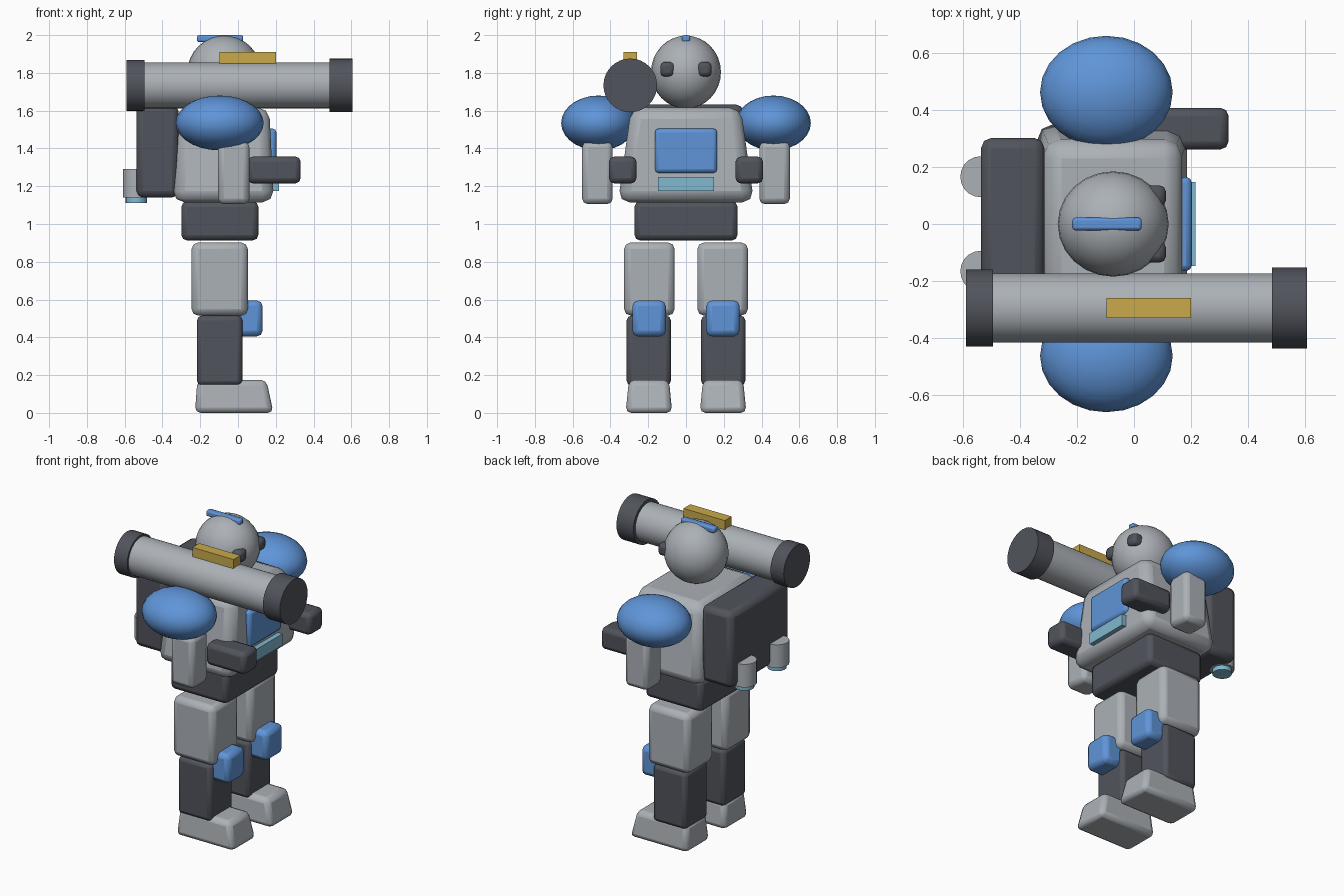
import bpy, bmesh, math
from mathutils import Matrix, Vector

if "Cube" in bpy.data.objects:
    bpy.data.objects.remove(bpy.data.objects["Cube"])


def material(name, rgb):
    m = bpy.data.materials.new(name)
    m.diffuse_color = (*rgb, 1)
    m.use_nodes = True
    m.node_tree.nodes["Principled BSDF"].inputs["Base Color"].default_value = m.diffuse_color
    return m


GREY = material("light grey", (0.41, 0.44, 0.47))
DARK = material("dark grey", (0.083, 0.088, 0.108))
BLUE = material("blue", (0.115, 0.30, 0.69))
PALE = material("pale blue", (0.22, 0.48, 0.63))
GOLD = material("gold", (0.58, 0.40, 0.07))


def finish(name, bm, mat, bevel=0.0, segments=2):
    mesh = bpy.data.meshes.new(name)
    bm.to_mesh(mesh)
    bm.free()
    ob = bpy.data.objects.new(name, mesh)
    bpy.context.collection.objects.link(ob)
    mesh.materials.append(mat)
    if bevel:
        mod = ob.modifiers.new("bevel", 'BEVEL')
        mod.width, mod.segments = bevel, segments
    bpy.ops.object.select_all(action='DESELECT')
    ob.select_set(True)
    bpy.context.view_layer.objects.active = ob
    bpy.ops.object.shade_smooth_by_angle(angle=math.radians(35))
    return ob


def box(name, x, y, z, mat, bevel=0.0, top=None, segments=2):
    """Box between ranges; top gives other x and y ranges for the upper face."""
    bm = bmesh.new()
    bmesh.ops.create_cube(bm, size=1)
    for v in bm.verts:
        i, j, k = (int(c > 0) for c in v.co)
        tx, ty = top if (top and k) else (x, y)
        v.co = (tx[i], ty[j], z[k])
    return finish(name, bm, mat, bevel, segments)


def ball(name, centre, radii, mat, u=24, v=16):
    bm = bmesh.new()
    bmesh.ops.create_uvsphere(bm, u_segments=u, v_segments=v, radius=1)
    bm.transform(Matrix.Translation(centre) @ Matrix.Diagonal((*radii, 1)))
    return finish(name, bm, mat)


def cylinder(name, start, end, r, mat, sides=32):
    a, b = Vector(start), Vector(end)
    bm = bmesh.new()
    bmesh.ops.create_cone(bm, cap_ends=True, segments=sides,
                          radius1=r, radius2=r, depth=(b - a).length)
    turn = (b - a).to_track_quat('Z', 'Y').to_matrix().to_4x4()
    bm.transform(Matrix.Translation((a + b) / 2) @ turn)
    return finish(name, bm, mat)


def span(side, lo, hi):
    """Mirror a sideways range to the given side."""
    return (lo, hi) if side > 0 else (-hi, -lo)


# Body, facing +x
box("torso", (-0.345, 0.19), (-0.36, 0.36), (1.115, 1.617), GREY, 0.06,
    top=((-0.315, 0.165), (-0.29, 0.29)))
box("waist", (-0.3, 0.108), (-0.273, 0.273), (0.913, 1.12), DARK, 0.03)
box("chest_window", (0.12, 0.203), (-0.165, 0.165), (1.27, 1.505), BLUE, 0.02)
box("chest_vent", (0.15, 0.216), (-0.148, 0.148), (1.175, 1.25), PALE)

# Backpack
box("backpack", (-0.537, -0.315), (-0.302, 0.302), (1.14, 1.632), DARK, 0.035)

# Head
ball("head", (-0.073, 0, 1.804), (0.195, 0.185, 0.193), GREY)
box("head_crest", (-0.217, 0.027), (-0.022, 0.022), (1.963, 2.0), BLUE, 0.01)

# Paired parts
for side, tag in ((-1, "right"), (1, "left")):
    box(tag + "_eye", (0.02, 0.112), span(side, 0.06, 0.136), (1.78, 1.858), DARK, 0.022)
    ball(tag + "_shoulder", (-0.097, side * 0.463, 1.535), (0.233, 0.198, 0.145), BLUE, 24, 14)
    box(tag + "_upper_arm", (-0.105, 0.06), span(side, 0.388, 0.55), (1.105, 1.437), GREY, 0.03)
    box(tag + "_forearm", (0.05, 0.332), span(side, 0.262, 0.408), (1.215, 1.357), DARK, 0.028)
    box(tag + "_thigh", (-0.246, 0.052), span(side, 0.06, 0.328), (0.515, 0.902), GREY, 0.035)
    box(tag + "_shin", (-0.217, 0.023), span(side, 0.08, 0.314), (0.145, 0.515), DARK, 0.025)
    box(tag + "_knee_pad", (-0.01, 0.13), span(side, 0.107, 0.284), (0.405, 0.595), BLUE, 0.03)
    box(tag + "_foot", (-0.228, 0.188), span(side, 0.073, 0.32), (0.0, 0.175), GREY, 0.03,
        top=((-0.215, 0.15), span(side, 0.09, 0.302)))
    y = side * 0.166
    cylinder(tag + "_thruster", (-0.538, y, 1.14), (-0.538, y, 1.29), 0.072, GREY, 20)
    cylinder(tag + "_thruster_glow", (-0.538, y, 1.112), (-0.538, y, 1.15), 0.057, PALE, 20)

# Shoulder launcher
Y, Z = -0.295, 1.734
cylinder("launcher_tube", (-0.55, Y, Z), (0.55, Y, Z), 0.122, GREY)
cylinder("launcher_rear_ring", (-0.59, Y, Z), (-0.495, Y, Z), 0.135, DARK)
cylinder("launcher_muzzle", (0.485, Y, Z), (0.607, Y, Z), 0.142, DARK)
box("launcher_sight", (-0.097, 0.2), (-0.33, -0.26), (1.845, 1.91), GOLD)
